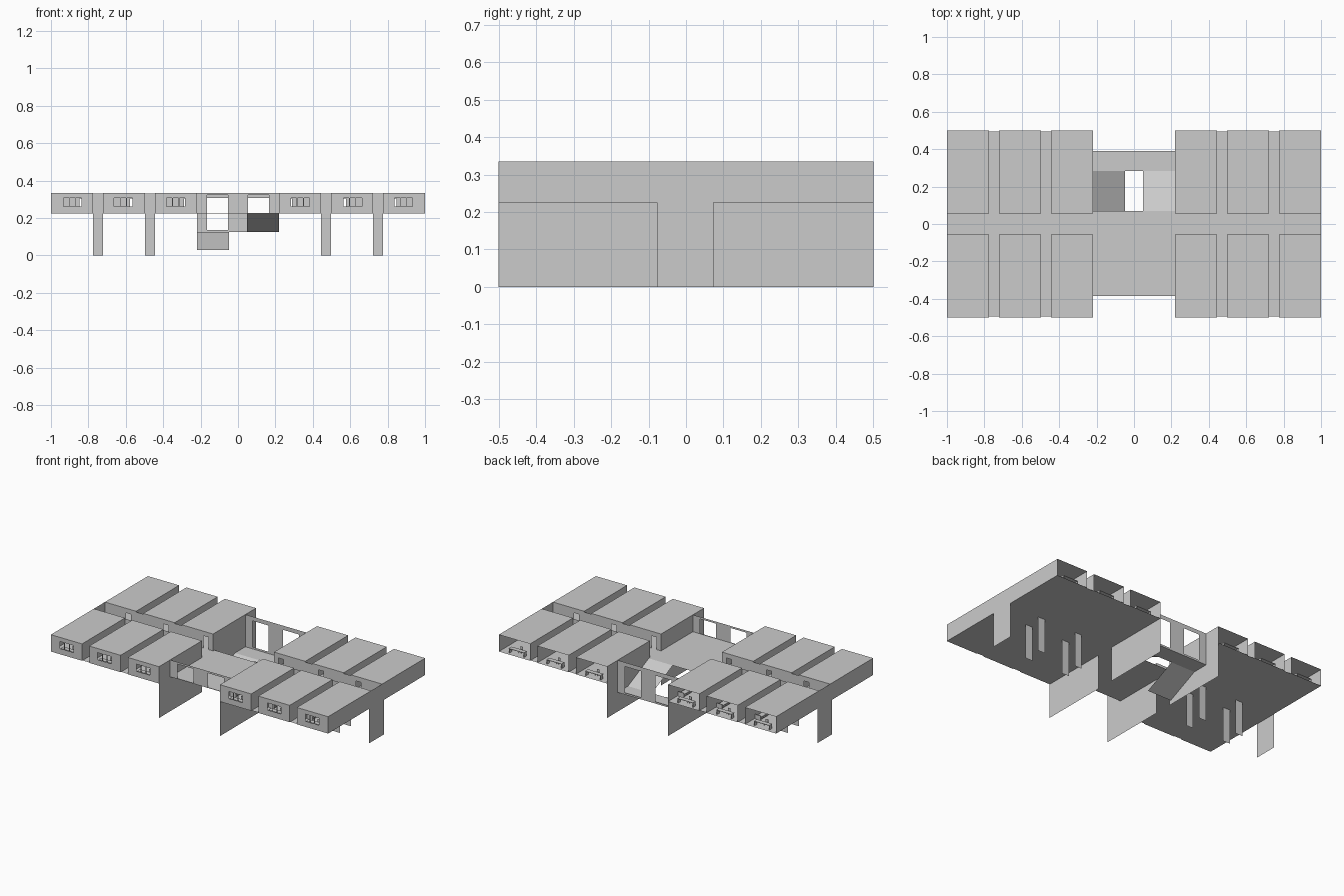
import bpy, bmesh
from mathutils import Vector

if "Cube" in bpy.data.objects:
    bpy.data.objects.remove(bpy.data.objects["Cube"])

FLOOR, TOP = 0.225, 0.335
HALL = 0.057          # half width of the corridor
CORE = 0.22           # half width of the stair hall
BAYS = [(0.22, 0.445), (0.497, 0.723), (0.775, 1.0)]
GAPS = [(0.445, 0.497), (0.723, 0.775)]
WINDOWS = [0.333, 0.613, 0.885]
DOORS = [0.27, 0.56, 0.83]


def finish(name, bm):
    bmesh.ops.remove_doubles(bm, verts=bm.verts[:], dist=1e-5)
    mesh = bpy.data.meshes.new(name)
    bm.to_mesh(mesh)
    bm.free()
    ob = bpy.data.objects.new(name, mesh)
    bpy.context.collection.objects.link(ob)
    return ob


def sheet(name, axis, at, u, v, holes=()):
    """Flat sheet square to an axis, with rectangular openings (u0, u1, v0, v1)."""
    us = sorted({*u, *(h[i] for h in holes for i in (0, 1))})
    vs = sorted({*v, *(h[i] for h in holes for i in (2, 3))})
    place = {'x': lambda a, b: (at, a, b),
             'y': lambda a, b: (a, at, b),
             'z': lambda a, b: (a, b, at)}[axis]
    bm = bmesh.new()
    for a0, a1 in zip(us, us[1:]):
        for b0, b1 in zip(vs, vs[1:]):
            ca, cb = (a0 + a1) / 2, (b0 + b1) / 2
            if any(h[0] < ca < h[1] and h[2] < cb < h[3] for h in holes):
                continue
            bm.faces.new([bm.verts.new(place(*p))
                          for p in ((a0, b0), (a1, b0), (a1, b1), (a0, b1))])
    return finish(name, bm)


def boxes(name, parts):
    """One object made of boxes given as (x0, x1, y0, y1, z0, z1)."""
    bm = bmesh.new()
    for x0, x1, y0, y1, z0, z1 in parts:
        size = Vector((abs(x1 - x0), abs(y1 - y0), abs(z1 - z0)))
        mid = Vector((x0 + x1, y0 + y1, z0 + z1)) / 2
        cube = bmesh.ops.create_cube(bm, size=1)
        for vert in cube['verts']:
            vert.co = vert.co * size + mid
    mesh = bpy.data.meshes.new(name)
    bm.to_mesh(mesh)
    bm.free()
    ob = bpy.data.objects.new(name, mesh)
    bpy.context.collection.objects.link(ob)


def span(s, a, b):
    return tuple(sorted((s * a, s * b)))


def furnish(sx, sy, win, bay):
    z = FLOOR

    def b(x0, x1, y0, y1, z0, z1):
        return (*span(sx, x0, x1), *span(sy, y0, y1), z + z0, z + z1)
    # desk under the window, with side panels
    boxes("desk", [b(win - .055, win + .055, .455, .485, .028, .031),
                   b(win - .055, win - .051, .457, .483, 0, .028),
                   b(win + .051, win + .055, .457, .483, 0, .028)])
    # chair: seat, back and four legs
    chair = [b(win - .009, win + .009, .430, .448, .016, .018),
             b(win - .009, win + .009, .428, .430, .016, .036)]
    for cx in (win - .008, win + .008):
        for cy in (.432, .446):
            chair.append(b(cx - .001, cx + .001, cy - .001, cy + .001, 0, .016))
    boxes("chair", chair)
    # bed: base, mattress and headboard
    x0 = bay[0] + .006
    boxes("bed", [b(x0, x0 + .04, .32, .40, .005, .012),
                  b(x0 + .002, x0 + .038, .322, .398, .012, .019),
                  b(x0, x0 + .04, .40, .403, 0, .03)])


# Rooms, corridor walls and supports, mirrored to all four quarters
for sx in (-1, 1):
    for sy in (-1, 1):
        for bay, win, door in zip(BAYS, WINDOWS, DOORS):
            x = span(sx, *bay)
            y = span(sy, HALL, 0.5)
            sheet("room_roof", 'z', TOP, x, y)
            sheet("room_floor", 'z', FLOOR, x, y)
            for edge in bay:
                if edge < 1:
                    sheet("room_side_wall", 'x', sx * edge, y, (FLOOR, TOP))
            d = span(sx, door - .018, door + .018)
            sheet("corridor_wall", 'y', sy * HALL, x, (FLOOR, TOP),
                  [(*d, FLOOR, .305)])
            if sy < 0:
                # front rooms have a facade; the back rooms are open
                w = span(sx, win - .049, win + .049)
                sheet("window_wall", 'y', -0.5, x, (FLOOR, TOP), [(*w, .262, .308)])
                boxes("window_bars", [(sx * win + o - .002, sx * win + o + .002,
                                       -.5, -.496, .262, .308) for o in (-.017, .017)])
            furnish(sx, sy, win, bay)
        for gap in GAPS:
            x = span(sx, *gap)
            sheet("gap_floor", 'z', FLOOR, x, span(sy, HALL, .495))
            sheet("gap_wall_pier", 'y', sy * HALL, x, (0, .33))
        sheet("lower_wall", 'x', sx * CORE, span(sy, HALL, .5), (0, FLOOR))
    # corridor and T-shaped end wall
    sheet("corridor_floor", 'z', FLOOR, span(sx, CORE, 1), (-HALL, HALL))
    sheet("end_wall", 'x', sx, (-.5, .5), (0, TOP),
          [(-.5, -.078, 0, FLOOR), (.074, .5, 0, FLOOR)])

# Central stair hall, open to the sky
sheet("hall_floor", 'z', FLOOR, (-CORE, CORE), (-.385, .07))
sheet("stair_landing", 'z', .125, (-CORE, CORE), (.283, .39))
sheet("hall_front_wall", 'y', -.385, (-CORE, CORE), (FLOOR, TOP),
      [(-.167, -.053, .228, .322), (.053, .167, .228, .322)])
sheet("hall_back_wall", 'y', .39, (-CORE, CORE), (.125, TOP),
      [(-.167, -.053, .137, .308), (.053, .167, .137, .308)])


# Two stair flights as sloping ramps
def ramp(name, x0, x1, z_front, z_back):
    bm = bmesh.new()
    bm.faces.new([bm.verts.new(p) for p in (
        (x0, .07, z_front), (x1, .07, z_front), (x1, .283, z_back), (x0, .283, z_back))])
    finish(name, bm)


ramp("upper_flight", .047, CORE, FLOOR, .125)
ramp("lower_flight", -CORE, -.047, .028, .125)
